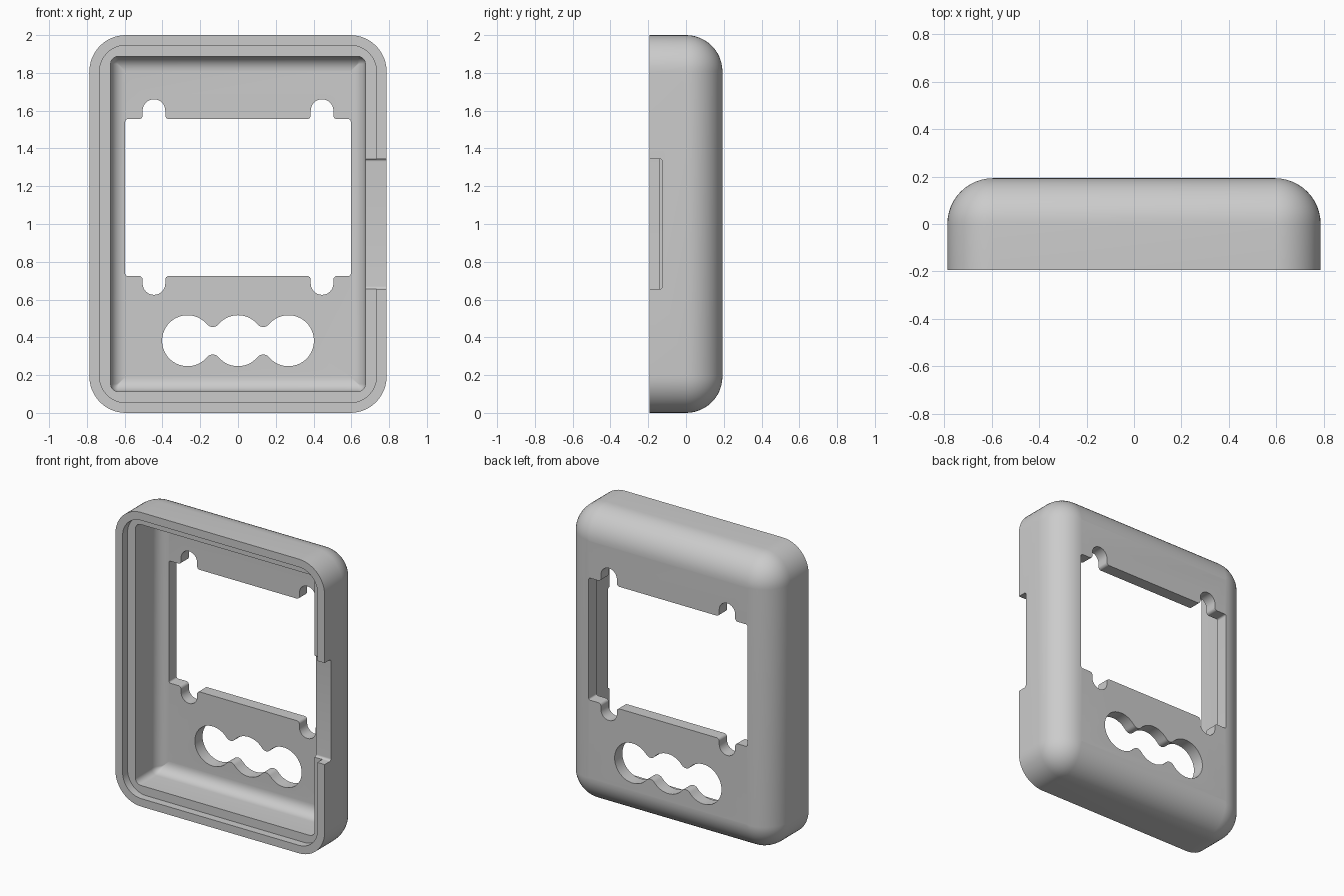
import bpy, bmesh, math
from mathutils import Vector

if "Cube" in bpy.data.objects:
    bpy.data.objects.remove(bpy.data.objects["Cube"])

W, H, D = 0.787, 1.0, 0.193      # half width, half height, half depth
LIP_Y, FLOOR_Y = -0.14, 0.11     # ledge of the lip, inner side of the back


def round_poly(points, steps=8):
    """Round each corner (a, b, radius) of a polygon with an arc."""
    out, n = [], len(points)
    for i, (a, b, r) in enumerate(points):
        p = Vector((a, b))
        u = (Vector(points[i - 1][:2]) - p).normalized()
        v = (Vector(points[(i + 1) % n][:2]) - p).normalized()
        half = u.angle(v) / 2
        centre = p + (u + v).normalized() * (r / math.sin(half))
        start = p + u * (r / math.tan(half)) - centre
        end = p + v * (r / math.tan(half)) - centre
        sweep = start.angle_signed(end)
        a0 = math.atan2(start.y, start.x)
        for k in range(steps + 1):
            t = a0 - sweep * k / steps
            out.append((centre.x + r * math.cos(t), centre.y + r * math.sin(t)))
    return out


def rounded_rect(hw, hh, r):
    r = max(r, 0.002)
    return round_poly([(hw, -hh, r), (hw, hh, r), (-hw, hh, r), (-hw, -hh, r)], 12)


def loft(name, rings):
    """Skin equal rings of 3D points and cap both ends."""
    bm = bmesh.new()
    loops = [[bm.verts.new(p) for p in ring] for ring in rings]
    n = len(loops[0])
    for lo, hi in zip(loops, loops[1:]):
        for i in range(n):
            j = (i + 1) % n
            bm.faces.new((lo[i], lo[j], hi[j], hi[i]))
    bm.faces.new(loops[0][::-1])
    bm.faces.new(loops[-1])
    bmesh.ops.recalc_face_normals(bm, faces=bm.faces)
    mesh = bpy.data.meshes.new(name)
    bm.to_mesh(mesh)
    bm.free()
    obj = bpy.data.objects.new(name, mesh)
    bpy.context.collection.objects.link(obj)
    return obj


def ring(hw, hh, r, y):
    return [(x, y, z + H) for x, z in rounded_rect(hw, hh, r)]


# Shell: rounded back, straight sides, stepped lip, cavity with a coved floor
rings = []
R = 0.193
for k in range(12, -1, -1):
    t = math.pi / 2 * k / 12
    inset = R * (1 - math.cos(t))
    rings.append(ring(W - inset, H - inset, R - inset, R * math.sin(t)))
rings.append(ring(W, H, R, -D))
rings.append(ring(W - 0.054, H - 0.054, 0.139, -D))
rings.append(ring(W - 0.054, H - 0.054, 0.139, LIP_Y))
cove = 0.077
for y0 in (LIP_Y,):
    rings.append(ring(W - 0.113, H - 0.113, 0.04, y0))
for k in range(9):
    t = math.pi / 2 * k / 8
    inset = 0.113 + cove * (1 - math.cos(t))
    rings.append(ring(W - inset, H - inset, 0.04 - (inset - 0.113),
                      FLOOR_Y - cove + cove * math.sin(t)))
shell = loft("case_shell", rings)

# Screen window with four rounded screw slots
def slot(cx, edge, tip, s):
    return [(cx - s * 0.06, edge, 0.02), (cx - s * 0.06, tip, 0.0595),
            (cx + s * 0.06, tip, 0.0595), (cx + s * 0.06, edge, 0.02)]

lo, hi, wx = 0.725, 1.555, 0.597
outline = ([(-wx, lo, 0.012)] + slot(-0.445, lo, 0.625, 1) + slot(0.445, lo, 0.625, 1)
           + [(wx, lo, 0.012), (wx, hi, 0.012)]
           + slot(0.445, hi, 1.66, -1) + slot(-0.445, hi, 1.66, -1) + [(-wx, hi, 0.012)])
window = round_poly(outline)

# Button opening: three circles blended by small fillets
def arc(cx, cz, r, a0, a1, n):
    return [(cx + r * math.cos(math.radians(a0 + (a1 - a0) * k / n)),
             cz + r * math.sin(math.radians(a0 + (a1 - a0) * k / n))) for k in range(n + 1)]

p, r, f, cz = 0.267, 0.135, 0.0397, 0.382
h = math.sqrt((r + f) ** 2 - (p / 2) ** 2)
a = math.degrees(math.atan2(h, p / 2))
buttons = (arc(p, cz, r, a - 180, 180 - a, 36)
           + arc(p / 2, cz + h, f, -a, a - 180, 8)[1:-1]
           + arc(0, cz, r, a, 180 - a, 14)
           + arc(-p / 2, cz + h, f, -a, a - 180, 8)[1:-1]
           + arc(-p, cz, r, a, 360 - a, 36)
           + arc(-p / 2, cz - h, f, 180 - a, a, 8)[1:-1]
           + arc(0, cz, r, 180 + a, 360 - a, 14)
           + arc(p / 2, cz - h, f, 180 - a, a, 8)[1:-1])

# Side notch in the right wall, rounded at its floor corners
notch = round_poly([(-0.3, 0.655, 0.01), (-0.125, 0.655, 0.015),
                    (-0.125, 1.345, 0.015), (-0.3, 1.345, 0.01)])

cutters = [loft("window_cutter", [[(x, y, z) for x, z in window] for y in (0.0, 0.3)]),
           loft("button_cutter", [[(x, y, z) for x, z in buttons] for y in (0.0, 0.3)]),
           loft("notch_cutter", [[(x, y, z) for y, z in notch] for x in (0.64, 0.9)])]

bpy.context.view_layer.objects.active = shell
shell.select_set(True)
for c in cutters:
    c.hide_render = True
    mod = shell.modifiers.new(c.name, 'BOOLEAN')
    mod.operation, mod.solver, mod.object = 'DIFFERENCE', 'EXACT', c
    bpy.ops.object.modifier_apply(modifier=mod.name)
    bpy.data.objects.remove(c)

# Finish
grey = bpy.data.materials.new("plain_grey")
grey.diffuse_color = (0.6, 0.6, 0.6, 1)
grey.use_nodes = True
grey.node_tree.nodes["Principled BSDF"].inputs["Base Color"].default_value = grey.diffuse_color
shell.data.materials.clear()
shell.data.materials.append(grey)
bpy.ops.object.select_all(action='DESELECT')
shell.select_set(True)
bpy.ops.object.shade_smooth_by_angle(angle=math.radians(30))
